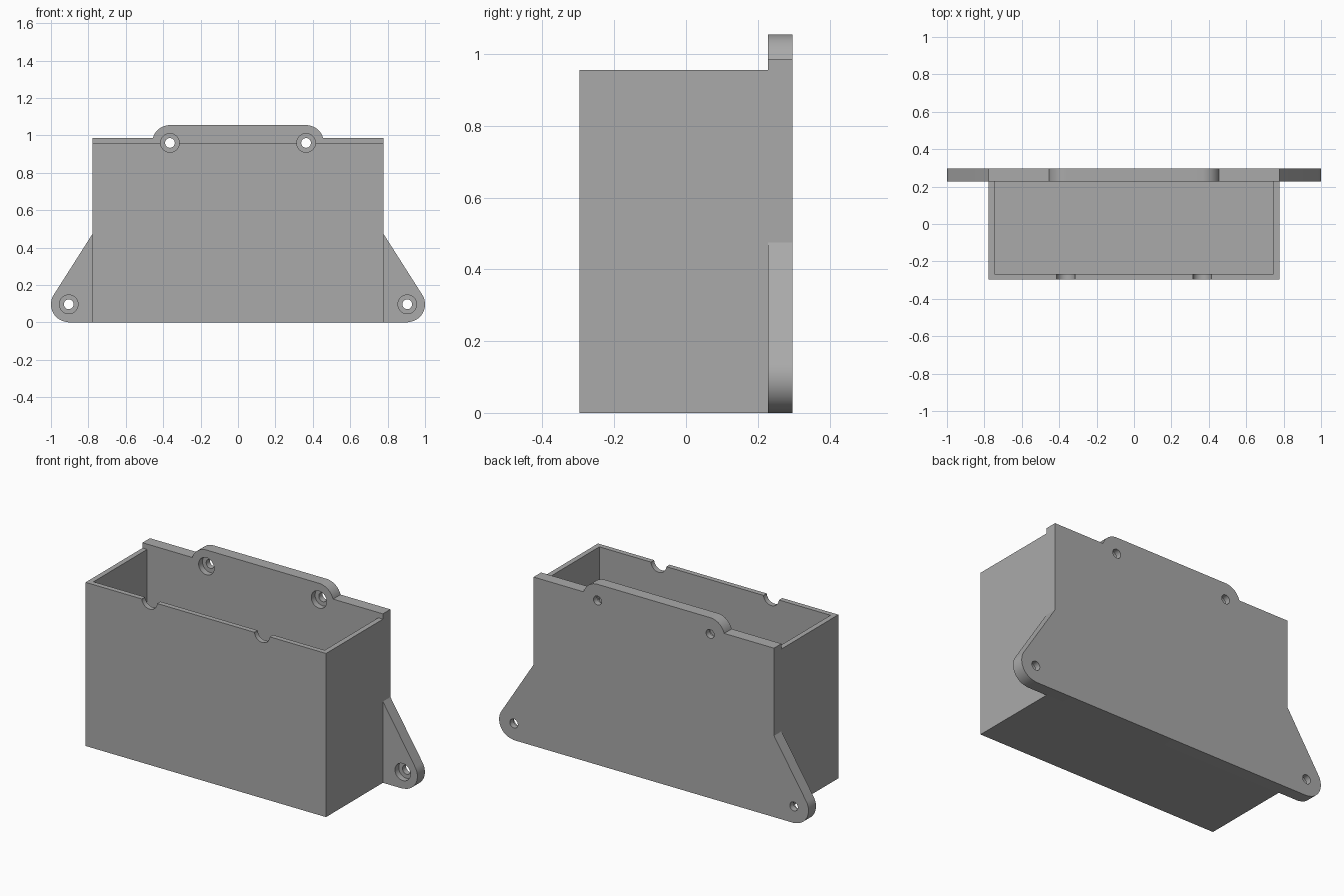
import bpy, bmesh, math

if "Cube" in bpy.data.objects:
    bpy.data.objects.remove(bpy.data.objects["Cube"])

WALL, FRONT, SEAM, BACK = 0.03, -0.297, 0.228, 0.297
HALF_W, BOX_H, PLATE_H = 0.777, 0.956, 0.987
EAR = (0.905, 0.097)      # lower screw centre
TAB = (0.364, 0.96)       # upper screw centre
R = 0.095                 # rounding about each screw

grey = bpy.data.materials.new("grey plastic")
grey.diffuse_color = (0.4, 0.4, 0.4, 1)
grey.use_nodes = True
grey.node_tree.nodes["Principled BSDF"].inputs["Base Color"].default_value = grey.diffuse_color


def prism(name, outline, y0, y1):
    """Extrude an x-z outline from y0 to y1."""
    bm = bmesh.new()
    face = bm.faces.new([bm.verts.new((x, y0, z)) for x, z in outline])
    ext = bmesh.ops.extrude_face_region(bm, geom=[face])
    for v in ext["geom"]:
        if isinstance(v, bmesh.types.BMVert):
            v.co.y = y1
    bmesh.ops.recalc_face_normals(bm, faces=bm.faces)
    mesh = bpy.data.meshes.new(name)
    bm.to_mesh(mesh)
    bm.free()
    mesh.materials.append(grey)
    ob = bpy.data.objects.new(name, mesh)
    bpy.context.collection.objects.link(ob)
    return ob


def arc(centre, r, a0, a1, n):
    return [(centre[0] + r * math.cos(a0 + (a1 - a0) * i / n),
             centre[1] + r * math.sin(a0 + (a1 - a0) * i / n)) for i in range(n + 1)]


def rect(w, z0, z1):
    return [(-w, z0), (w, z0), (w, z1), (-w, z1)]


def cylinder(centre, r, y0, y1):
    return prism("cutter", arc(centre, r, 0, math.tau, 40)[:-1], y0, y1)


def cut(ob, cutters):
    bpy.context.view_layer.objects.active = ob
    for c in cutters:
        c.hide_render = True
        mod = ob.modifiers.new("cut", 'BOOLEAN')
        mod.operation, mod.solver, mod.object = 'DIFFERENCE', 'EXACT', c
        bpy.ops.object.modifier_apply(modifier=mod.name)
        bpy.data.objects.remove(c)


def smooth(ob):
    bpy.ops.object.select_all(action='DESELECT')
    ob.select_set(True)
    bpy.context.view_layer.objects.active = ob
    bpy.ops.object.shade_smooth_by_angle(angle=math.radians(25))


# Back plate: tapered ears below, raised rounded tab above
shoulder = (HALF_W, 0.475)
dx, dz = shoulder[0] - EAR[0], shoulder[1] - EAR[1]
tangent = math.atan2(dz, dx) - math.acos(R / math.hypot(dx, dz))
half = arc(EAR, R, -math.pi / 2, tangent, 20)
half[0] = (EAR[0], 0.0)
half += [shoulder, (HALF_W, PLATE_H)]
half += arc(TAB, R, math.asin((PLATE_H - TAB[1]) / R), math.pi / 2, 14)
half = [(x, max(z, 0.0)) for x, z in half]
plate = prism("back_plate", half + [(-x, z) for x, z in reversed(half)], SEAM, BACK)

# Counterbored screw holes
screws = [(s * c[0], c[1]) for c in (EAR, TAB) for s in (-1, 1)]
cut(plate, [cylinder(c, 0.05, 0.1, SEAM + 0.035) for c in screws])
cut(plate, [cylinder(c, 0.026, 0.1, 0.4) for c in screws])
smooth(plate)

# Open-topped box, closed at the rear by the plate
box = prism("open_box", rect(HALF_W, 0, BOX_H), FRONT, SEAM)
cut(box, [prism("cutter", rect(HALF_W - WALL, WALL, 1.2), FRONT + WALL, 0.4)])

# Screwdriver notches in the front rim
cut(box, [cylinder((s * TAB[0], TAB[1]), 0.05, -0.4, -0.2) for s in (-1, 1)])
smooth(box)
